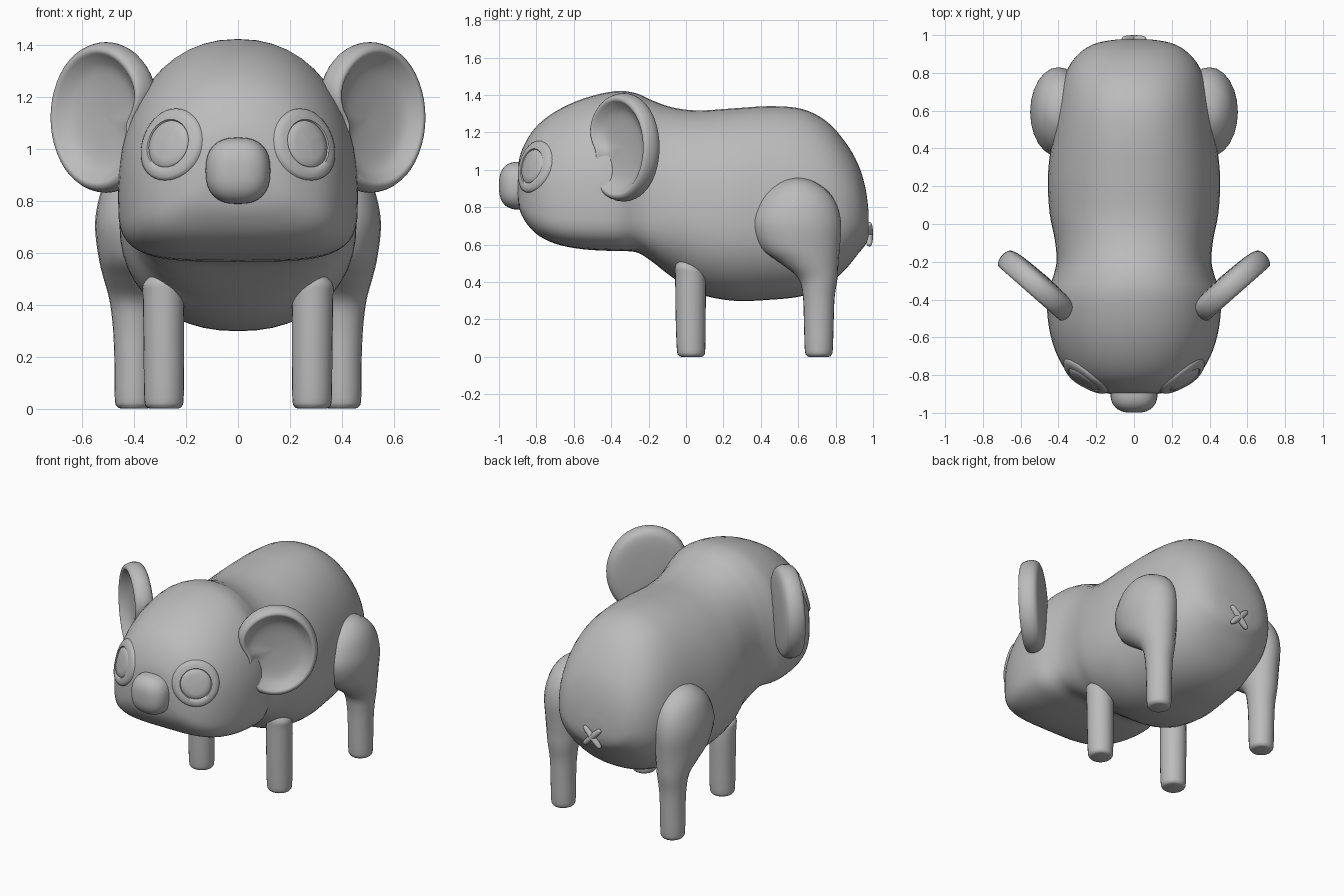
import bpy, bmesh, math
from mathutils import Vector
from mathutils.bvhtree import BVHTree

if "Cube" in bpy.data.objects:
    bpy.data.objects.remove(bpy.data.objects["Cube"], do_unlink=True)

grey = bpy.data.materials.new("plain_grey")
grey.use_nodes = True
colour = (0.5, 0.5, 0.5, 1)
grey.diffuse_color = colour
grey.node_tree.nodes["Principled BSDF"].inputs["Base Color"].default_value = colour


def smooth_path(points, steps=4):
    """Catmull-Rom curve through tuples of any length."""
    padded = [points[0], *points, points[-1]]
    path = []
    for a, b, c, d in zip(padded, padded[1:], padded[2:], padded[3:]):
        for step in range(steps):
            t = step / steps
            path.append([
                q + t * (r - p) / 2
                + t * t * (p - 2.5 * q + 2 * r - s / 2)
                + t ** 3 * (3 * q - p - 3 * r + s) / 2
                for p, q, r, s in zip(a, b, c, d)])
    path.append(list(points[-1]))
    return path


def angles(count):
    return [math.tau * i / count for i in range(count)]


def power(value, exponent):
    return math.copysign(abs(value) ** exponent, value)


def loft(name, rings, side=1):
    """Skin equal rings into a closed smooth object; side -1 mirrors it."""
    bm = bmesh.new()
    rows = [[bm.verts.new((p[0] * side, p[1], p[2])) for p in ring] for ring in rings]
    for lower, upper in zip(rows, rows[1:]):
        for i in range(len(lower)):
            bm.faces.new((lower[i - 1], lower[i], upper[i], upper[i - 1]))
    bm.faces.new(rows[0])
    bm.faces.new(rows[-1])
    bmesh.ops.recalc_face_normals(bm, faces=bm.faces)
    mesh = bpy.data.meshes.new(name)
    bm.to_mesh(mesh)
    bm.free()
    obj = bpy.data.objects.new(name, mesh)
    bpy.context.collection.objects.link(obj)
    mesh.materials.append(grey)
    bpy.ops.object.select_all(action='DESELECT')
    obj.select_set(True)
    bpy.context.view_layer.objects.active = obj
    bpy.ops.object.shade_smooth_by_angle(angle=math.radians(60))
    return obj


# Head and trunk: stations of y, underside z, top z, half width
stations = [
    (-.9, .85, 1.0, .12), (-.88, .76, 1.1, .21), (-.81, .665, 1.22, .33),
    (-.7, .605, 1.31, .405), (-.55, .575, 1.38, .45), (-.38, .565, 1.42, .46),
    (-.27, .56, 1.41, .425), (-.19, .515, 1.375, .41), (-.08, .43, 1.335, .42),
    (.06, .34, 1.317, .447), (.25, .3, 1.328, .456), (.45, .305, 1.34, .435),
    (.62, .325, 1.325, .41), (.75, .38, 1.26, .38), (.85, .465, 1.15, .335),
    (.92, .55, 1.03, .27), (.96, .6, .9, .19), (.977, .65, .77, .09)]


def body_ring(y, bottom, top, half_width):
    blend = min(max((y + .35) / .35, 0), 1)
    blend = blend * blend * (3 - 2 * blend)
    middle = bottom + (top - bottom) * (.3 + .1 * blend)
    ring = []
    for a in angles(48):
        upper = math.sin(a) > 0
        e = 2 / (2.2 if upper else 3.8 - 1.6 * blend)
        reach = top - middle if upper else middle - bottom
        ring.append((half_width * power(math.cos(a), e), y,
                     middle + reach * power(math.sin(a), e)))
    return ring


body = loft("head_and_body", [body_ring(*s) for s in smooth_path(stations)])
surface = BVHTree.FromPolygons([v.co for v in body.data.vertices],
                               [p.vertices for p in body.data.polygons])

# Nose: rounded block
nose_rings = []
for i in range(1, 20):
    t = math.pi * i / 20
    size = math.sin(t) ** .75
    nose_rings.append([
        (.125 * size * power(math.cos(a), .8),
         -.89 - .11 * power(math.cos(t), .8),
         .915 + .128 * size * power(math.sin(a), .8)) for a in angles(32)])
loft("nose", nose_rings)


def upright(sections):
    """Elliptical rings from z, centre x, centre y, radius x, radius y."""
    return [[(x + rx * math.cos(a), y + ry * math.sin(a), z) for a in angles(24)]
            for z, x, y, rx, ry in smooth_path(sections)]


front_leg = upright([
    (0, .285, .028, .055, .055), (.008, .285, .028, .068, .068),
    (.04, .285, .027, .076, .076), (.2, .285, .025, .078, .08),
    (.42, .287, .023, .079, .081), (.48, .29, .01, .074, .068),
    (.515, .29, -.01, .04, .035)])

hind_leg = upright([
    (0, .4, .71, .05, .055), (.008, .4, .71, .065, .066),
    (.04, .4, .71, .074, .075), (.2, .4, .71, .076, .08),
    (.32, .4, .71, .082, .085), (.42, .4, .705, .095, .105),
    (.5, .4, .66, .117, .155), (.58, .4, .612, .136, .21),
    (.7, .4, .593, .15, .237), (.8, .395, .595, .142, .217),
    (.88, .385, .597, .122, .167), (.935, .37, .596, .085, .093),
    (.955, .36, .595, .035, .035)])

# Ear: bowl with a thick rim, as radius share and offset along the bowl's axis
ear_profile = [(.02, -.008), (.4, -.002), (.65, .012), (.8, .04), (.88, .058),
               (.96, .045), (1, 0), (.95, -.042), (.8, -.06), (.5, -.068), (.02, -.072)]
ear_centre = Vector((.507, -.333, 1.12))
ear_axis = Vector((.66, -.75, 0)).normalized()
ear_across = Vector((.75, .66, 0)).normalized()


def ear_ring(share, offset):
    ring = []
    for a in angles(48):
        notch = 1 - .3 * math.exp(-((a - math.pi - .17) / .4) ** 2)
        flat = ear_across * (.255 * notch * math.cos(a))
        flat.z = .29 * notch * math.sin(a)
        ring.append(ear_centre + flat * share + ear_axis * offset)
    return ring


ear = [ear_ring(*p) for p in smooth_path(ear_profile, 3)]

# Eye: grooved disc that hugs the head, as radius and height above the skin
eye_profile = [(.004, .009), (.03, .009), (.06, .009), (.088, .009), (.092, .004),
               (.096, .011), (.115, .013), (.132, .012), (.141, .006), (.145, -.01)]
eye_axis = Vector((.6, -.78, .17)).normalized()
eye_across = Vector((0, 0, 1)).cross(eye_axis).normalized()
eye_up = eye_axis.cross(eye_across)
eye_start = Vector((.25, -.8, 1.013)) + eye_axis * .3


def eye_ring(radius, height):
    ring = []
    for a in angles(40):
        start = eye_start + (eye_across * math.cos(a) + eye_up * math.sin(a)) * radius
        hit = surface.ray_cast(start, -eye_axis)[0]
        ring.append((hit or start - eye_axis * .3) + eye_axis * height)
    return ring


eye = [eye_ring(*p) for p in eye_profile]

# Paired parts
for side, label in ((1, "left"), (-1, "right")):
    loft(label + "_front_leg", front_leg, side)
    loft(label + "_hind_leg", hind_leg, side)
    loft(label + "_ear", ear, side)
    loft(label + "_eye", eye, side)

# Tail: two crossed rounded bars
bar = Vector((1, 0, 1)).normalized()
bar_side = Vector((1, 0, -1)).normalized()
tail_rings = []
for i in range(1, 24):
    t = math.pi * i / 24
    centre = Vector((0, .98, .655)) - bar * (.085 * math.cos(t))
    thick = .02 * math.sin(t) ** .5
    tail_rings.append([centre + bar_side * (thick * math.cos(a))
                       + Vector((0, thick * math.sin(a), 0)) for a in angles(12)])
for side, label in ((1, "rising"), (-1, "falling")):
    loft(label + "_tail_bar", tail_rings, side)
